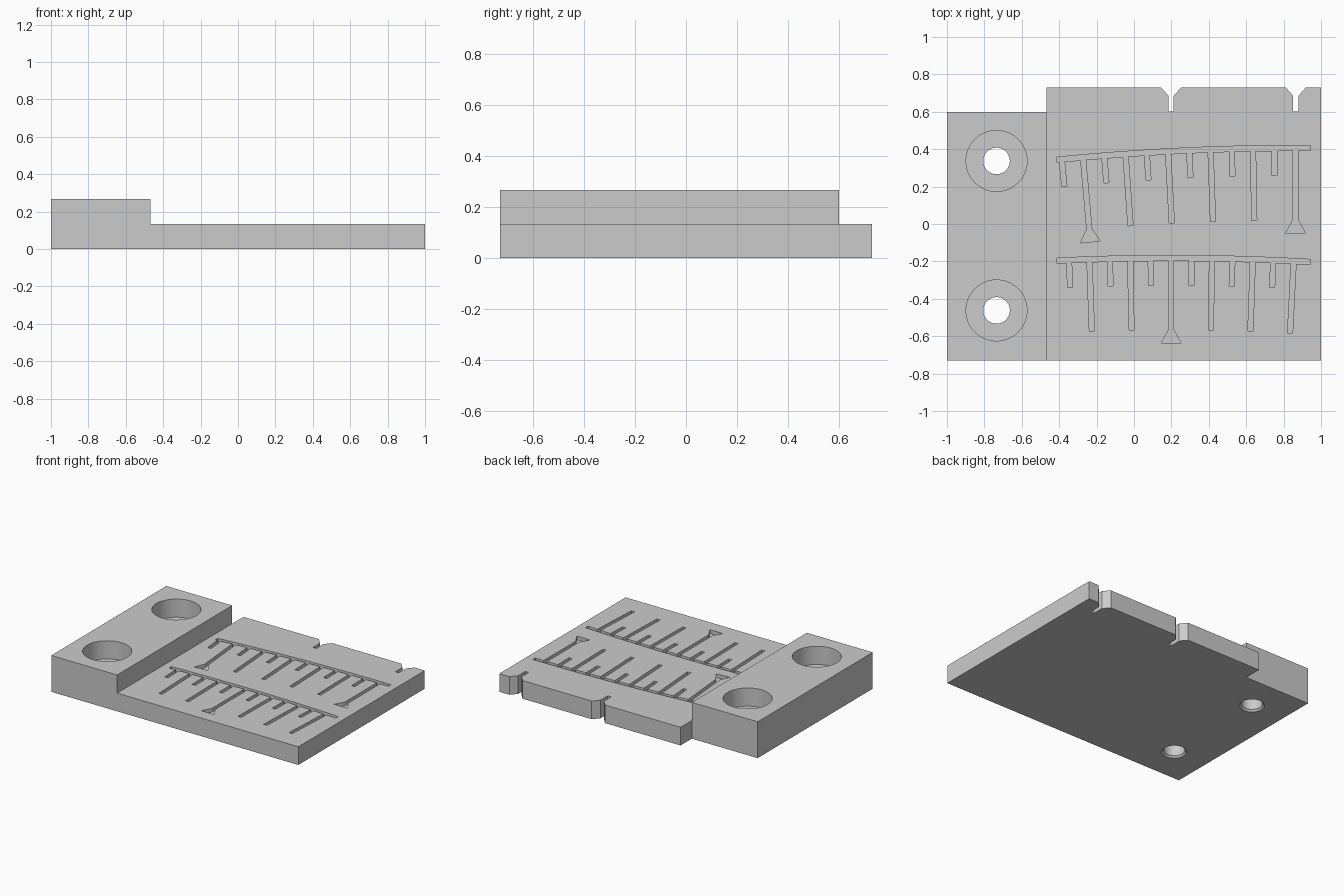
import bpy
import bmesh
from math import sin, cos, tau, sqrt
from mathutils import Vector

PLATE, BLOCK = 0.133, 0.266      # heights of the two levels
STEP_X = -0.467                  # where the raised block begins

if "Cube" in bpy.data.objects:
    bpy.data.objects.remove(bpy.data.objects["Cube"])

grey = bpy.data.materials.new("plain_grey")
grey.use_nodes = True
colour = (0.6, 0.6, 0.6, 1)
grey.diffuse_color = colour
grey.node_tree.nodes["Principled BSDF"].inputs["Base Color"].default_value = colour


def loft(rings):
    """Closed solid through a stack of matching rings."""
    bm = bmesh.new()
    loops = [[bm.verts.new(p) for p in ring] for ring in rings]
    n = len(loops[0])
    for low, high in zip(loops, loops[1:]):
        for i in range(n):
            j = (i + 1) % n
            bm.faces.new((low[i], low[j], high[j], high[i]))
    bm.faces.new(loops[0])
    top = bm.faces.new(loops[-1])
    bmesh.ops.recalc_face_normals(bm, faces=bm.faces)
    return bm, loops[-1], top


def prism(outline, z0, z1):
    return loft([[(x, y, z) for x, y in outline] for z in (z0, z1)])


def make_object(name, bm):
    mesh = bpy.data.meshes.new(name)
    bm.to_mesh(mesh)
    bm.free()
    mesh.materials.append(grey)
    obj = bpy.data.objects.new(name, mesh)
    bpy.context.collection.objects.link(obj)
    return obj


def notch(x):
    """Slit with a flared mouth in the back edge, listed right to left."""
    half = [(0.054, 0.73), (0.014, 0.685), (0.014, 0.602)]
    return [(x + dx, y) for dx, y in half] + [(x - dx, y) for dx, y in half[::-1]]


# Stepped body: plate outline, with the left part pulled up into a block
outline = [(-1, -0.73), (STEP_X, -0.73), (1, -0.73), (1, 0.73)]
outline += notch(0.865) + notch(0.198)
outline += [(STEP_X, 0.73), (STEP_X, 0.6), (-1, 0.6)]
bm, rim, top = prism(outline, 0, PLATE)
bmesh.utils.face_split(top, rim[1], rim[-2])
left = next(f for f in rim[0].link_faces if all(abs(v.co.z - PLATE) < 1e-5 for v in f.verts))
raised = bmesh.ops.extrude_discrete_faces(bm, faces=[left])["faces"][0]
bmesh.ops.translate(bm, verts=raised.verts, vec=(0, 0, BLOCK - PLATE))
bmesh.ops.recalc_face_normals(bm, faces=bm.faces)
body = make_object("stepped_plate", bm)


# Mounting holes: counterbore, bore and a small chamfer underneath
def hole_cutter(x, y):
    profile = [(0.104, -0.02), (0.071, 0.013), (0.071, PLATE), (0.163, PLATE), (0.163, 0.4)]
    angles = [tau * i / 64 for i in range(64)]
    rings = [[(x + r * cos(a), y + r * sin(a), z) for a in angles] for r, z in profile]
    return make_object("hole_cutter", loft(rings)[0])


# Comb-shaped groove: a curved bar with teeth square to the curve
def comb_cutter(peak_x, peak_y, first_x, pitch, flared):
    radius, bar, half = 13.0, 0.028, 0.0135
    start, end = -0.412, 0.945

    def arc(x, r):
        return Vector((x, peak_y - radius + sqrt(r * r - (x - peak_x) ** 2)))

    points = [arc(start + (end - start) * i / 24, radius) for i in range(25)]
    points.append(arc(end, radius - bar))
    for i in reversed(range(12)):
        root = arc(first_x + pitch * i, radius - bar)
        down = (Vector((peak_x, peak_y - radius)) - root).normalized()
        side = Vector((-down.y, down.x))
        length = 0.37 if i % 2 else 0.132
        tooth = [(half, 0), (half, length)]
        if i in flared:
            tooth.append((0.053, length + 0.07))
        tooth += [(-w, d) for w, d in tooth[::-1]]
        points += [root + side * w + down * d for w, d in tooth]
    points.append(arc(start, radius - bar))
    return make_object("groove_cutter", prism(points, PLATE - 0.027, 0.2)[0])


cutters = [hole_cutter(-0.735, y) for y in (0.337, -0.462)]
cutters.append(comb_cutter(0.865, 0.42, -0.385, 0.1135, (1, 11)))
cutters.append(comb_cutter(0.198, -0.168, -0.347, 0.1091, (5,)))

# Cut the holes and grooves, then drop the cutters
bpy.context.view_layer.objects.active = body
body.select_set(True)
for cutter in cutters:
    cutter.hide_render = True
    cut = body.modifiers.new("cut", "BOOLEAN")
    cut.operation, cut.solver, cut.object = "DIFFERENCE", "EXACT", cutter
    bpy.ops.object.modifier_apply(modifier=cut.name)
    bpy.data.objects.remove(cutter)

bpy.ops.object.shade_smooth_by_angle(angle=0.5)
